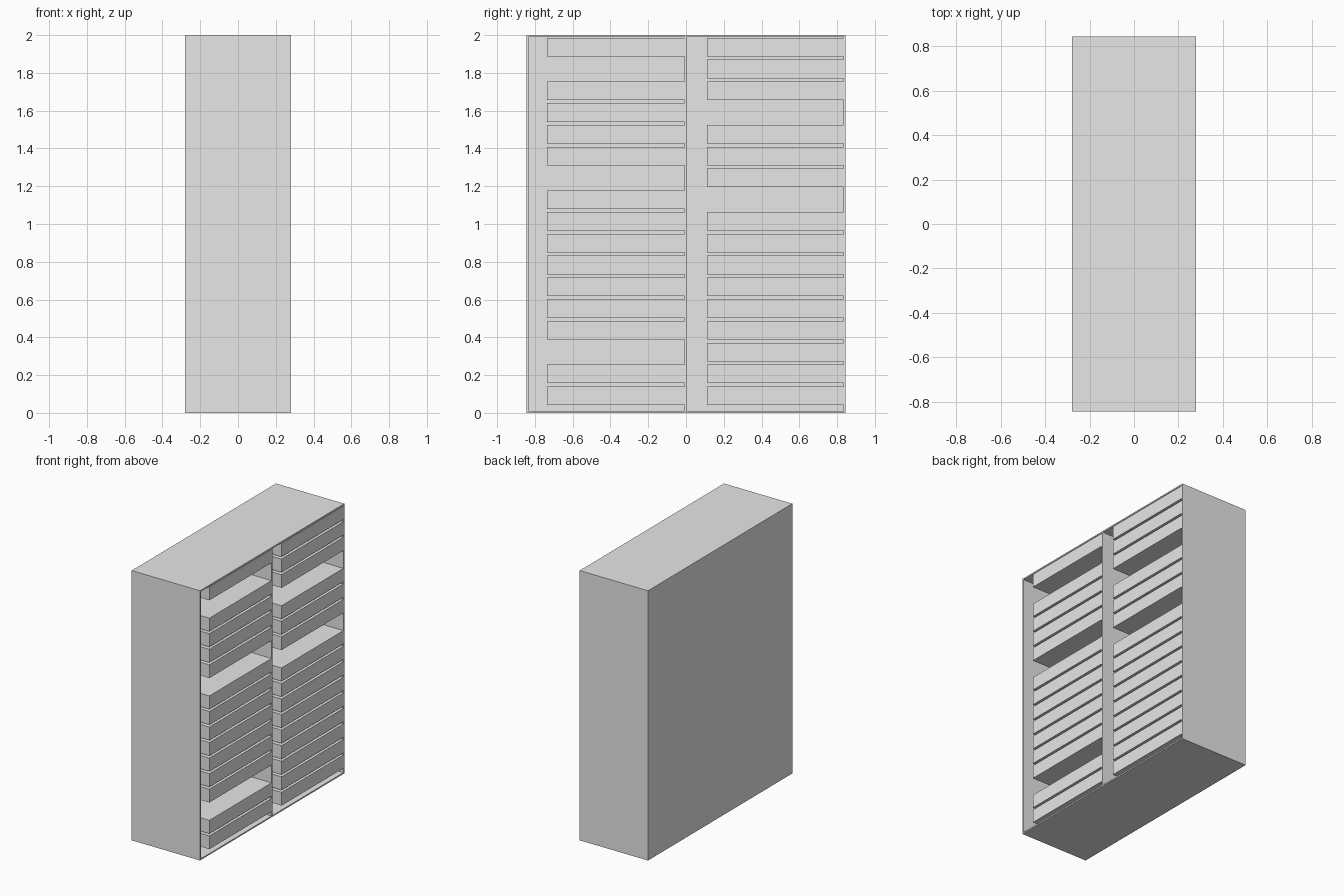
import bpy

# Remove the default cube
cube = bpy.data.objects.get("Cube")
if cube:
    bpy.data.objects.remove(cube, do_unlink=True)

# Single material
grey = bpy.data.materials.new("light grey")
grey.use_nodes = True
colour = (0.8, 0.8, 0.8, 1)
grey.diffuse_color = colour
grey.node_tree.nodes["Principled BSDF"].inputs["Base Color"].default_value = colour


def box(name, x, y, z):
    """Box from (min, max) ranges on each axis."""
    ranges = (x, y, z)
    bpy.ops.mesh.primitive_cube_add(size=1, location=[(a + b) / 2 for a, b in ranges])
    ob = bpy.context.object
    ob.name = name
    ob.scale = [b - a for a, b in ranges]
    bpy.ops.object.transform_apply(location=False, rotation=False, scale=True)
    ob.data.materials.append(grey)
    return ob


X, Y, H, T = 0.28, 0.845, 2.0, 0.01   # half depth, half width, height, panel
inner_x = (-X + T, X)
inner_z = (T, H - T)
divider = (-0.007, 0.003)

# Cabinet shell, open towards +x
box("back_panel", (-X, -X + T), (-Y, Y), (0, H))
box("base_panel", inner_x, (-Y, Y), (0, T))
box("top_panel", inner_x, (-Y, Y), (H - T, H))
box("front_side_panel", inner_x, (-Y, -Y + T), inner_z)
box("back_side_panel", inner_x, (Y - T, Y), inner_z)
box("centre_divider", inner_x, divider, inner_z)

# Two columns of stacked blocks, each with some empty slots
SLOTS, FIRST, PITCH, TALL = 17, 0.042, 0.1153, 0.0985
columns = {
    "front_block": ((-0.735, divider[0]), {2, 10, 15}),
    "back_block": ((0.11, Y - T), {9, 13}),
}
for name, (span, empty) in columns.items():
    for i in range(SLOTS):
        if i not in empty:
            z = FIRST + i * PITCH
            box(f"{name}_{i + 1}", inner_x, span, (z, z + TALL))
